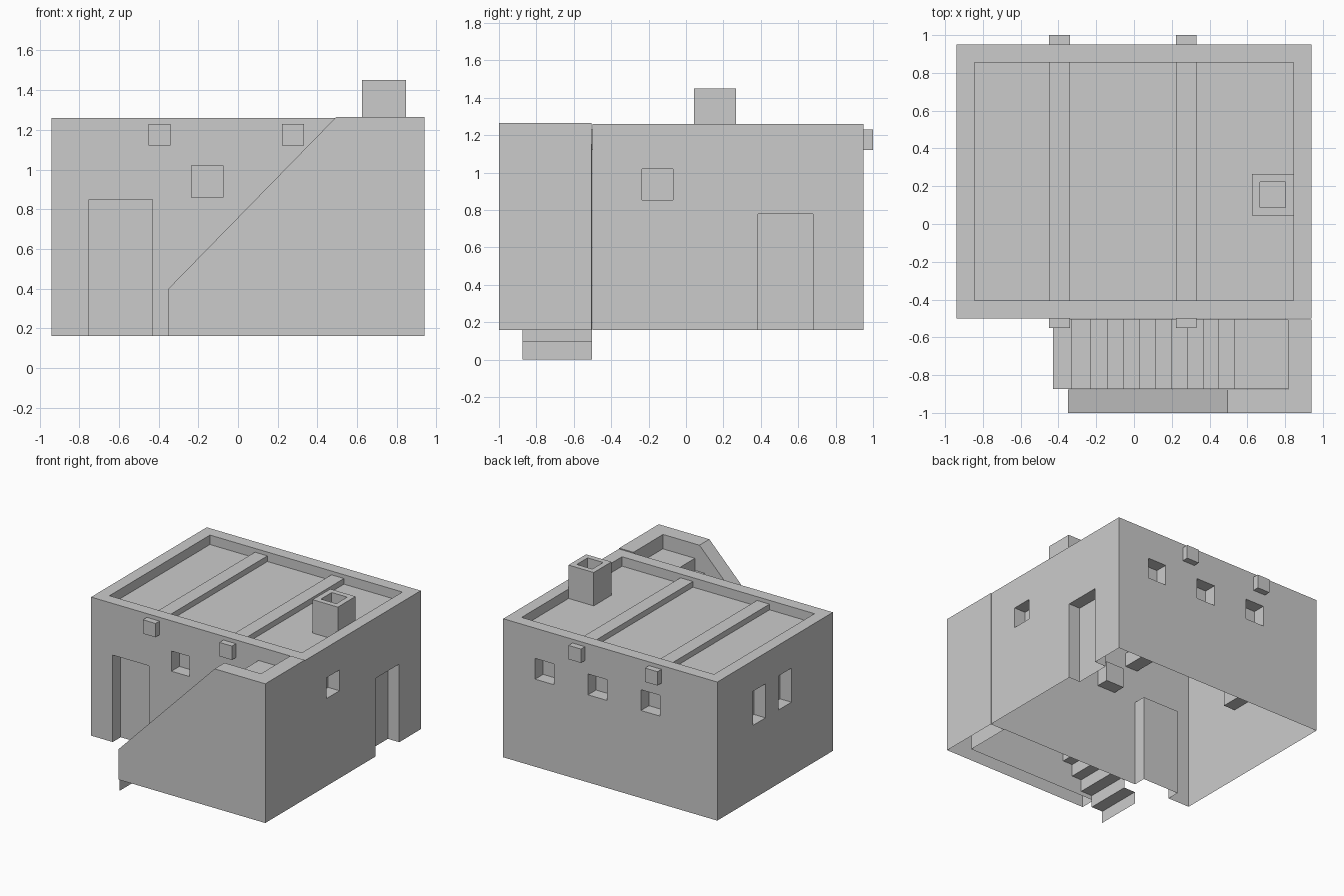
import bpy
import bmesh

if "Cube" in bpy.data.objects:
    bpy.data.objects.remove(bpy.data.objects["Cube"])

BASE = 0.16   # underside of the walls
NICHE = 0.10  # depth of door and window recesses


def finish(name, bm, recalc=True):
    if recalc:
        bmesh.ops.recalc_face_normals(bm, faces=bm.faces[:])
    me = bpy.data.meshes.new(name)
    bm.to_mesh(me)
    bm.free()
    ob = bpy.data.objects.new(name, me)
    bpy.context.collection.objects.link(ob)
    return ob


def prism(name, profile, y0, y1):
    """Solid with an x-z outline, extruded along y."""
    bm = bmesh.new()
    face = bm.faces.new([bm.verts.new((x, y0, z)) for x, z in profile])
    ext = bmesh.ops.extrude_face_region(bm, geom=[face])
    verts = [g for g in ext["geom"] if isinstance(g, bmesh.types.BMVert)]
    bmesh.ops.translate(bm, verts=verts, vec=(0, y1 - y0, 0))
    return finish(name, bm)


def box(name, x0, x1, y0, y1, z0, z1):
    return prism(name, [(x0, z0), (x1, z0), (x1, z1), (x0, z1)], y0, y1)


def carve(ob, cutters):
    for c in cutters:
        c.hide_render = True
        mod = ob.modifiers.new("cut", "BOOLEAN")
        mod.operation = "DIFFERENCE"
        mod.solver = "EXACT"
        mod.object = c
        bpy.context.view_layer.objects.active = ob
        bpy.ops.object.modifier_apply(modifier=mod.name)
        bpy.data.objects.remove(c)


def open_bottom(ob):
    """Remove the faces lying on the underside."""
    bm = bmesh.new()
    bm.from_mesh(ob.data)
    low = [f for f in bm.faces if all(abs(v.co.z - BASE) < 1e-3 for v in f.verts)]
    bmesh.ops.delete(bm, geom=low, context="FACES")
    bm.to_mesh(ob.data)
    bm.free()


# House shell with sunken roof and recessed doors and windows
X, YF, YB = 0.94, -0.50, 0.95
house = box("house_walls", -X, X, YF, YB, BASE, 1.26)
cuts = [box("roof_cut", -0.845, 0.845, -0.405, 0.855, 1.185, 1.5)]
for x0, x1, z0, z1 in [(-0.75, -0.43, 0, 0.85), (-0.235, -0.075, 0.86, 1.02)]:
    cuts.append(box("front_cut", x0, x1, YF - 0.1, YF + NICHE, z0, z1))
for y0, y1, z0, z1 in [(0.385, 0.68, 0, 0.78), (-0.235, -0.07, 0.855, 1.02)]:
    cuts.append(box("right_cut", X - NICHE, X + 0.1, y0, y1, z0, z1))
for x0 in (-0.435, 0.03, 0.495):
    cuts.append(box("back_cut", x0, x0 + 0.165, YB - NICHE, YB + 0.1, 0.855, 1.02))
for y0 in (0.02, 0.345):
    cuts.append(box("left_cut", -X - 0.1, -X + NICHE, y0, y0 + 0.16, 0.745, 1.015))
carve(house, cuts)
open_bottom(house)

# Roof beams poking out at front and back
for i, x0 in enumerate((-0.45, 0.222)):
    box(f"roof_beam_{i + 1}", x0, x0 + 0.11, -0.55, 1.0, 1.12, 1.23)

# Hollow chimney
chimney = box("chimney", 0.624, 0.846, 0.044, 0.266, 1.18, 1.45)
carve(chimney, [box("flue_cut", 0.667, 0.803, 0.087, 0.223, 1.1, 1.6)])

# Sloped stair parapet wrapping around the landing
parapet = prism("stair_parapet",
                [(-0.35, BASE), (X, BASE), (X, 1.265), (0.495, 1.265), (-0.35, 0.4)],
                -1.0, -0.505)
carve(parapet, [box("well_cut", -1, 0.815, -0.876, -0.4, 0, 2)])
open_bottom(parapet)

# Stair treads and risers as one folded sheet, ending in the landing
edges = [-0.43, -0.33, -0.23] + [-0.143 + 0.0845 * i for i in range(9)] + [0.815]
rise = 0.096
line = [(edges[0], 0)]
for i in range(12):
    line += [(edges[i], rise * (i + 1)), (edges[i + 1], rise * (i + 1))]
bm = bmesh.new()
rows = [[bm.verts.new((x, y, z)) for x, z in line] for y in (-0.873, -0.503)]
for i in range(len(line) - 1):
    bm.faces.new((rows[0][i], rows[0][i + 1], rows[1][i + 1], rows[1][i]))
finish("stairs", bm, recalc=False)
